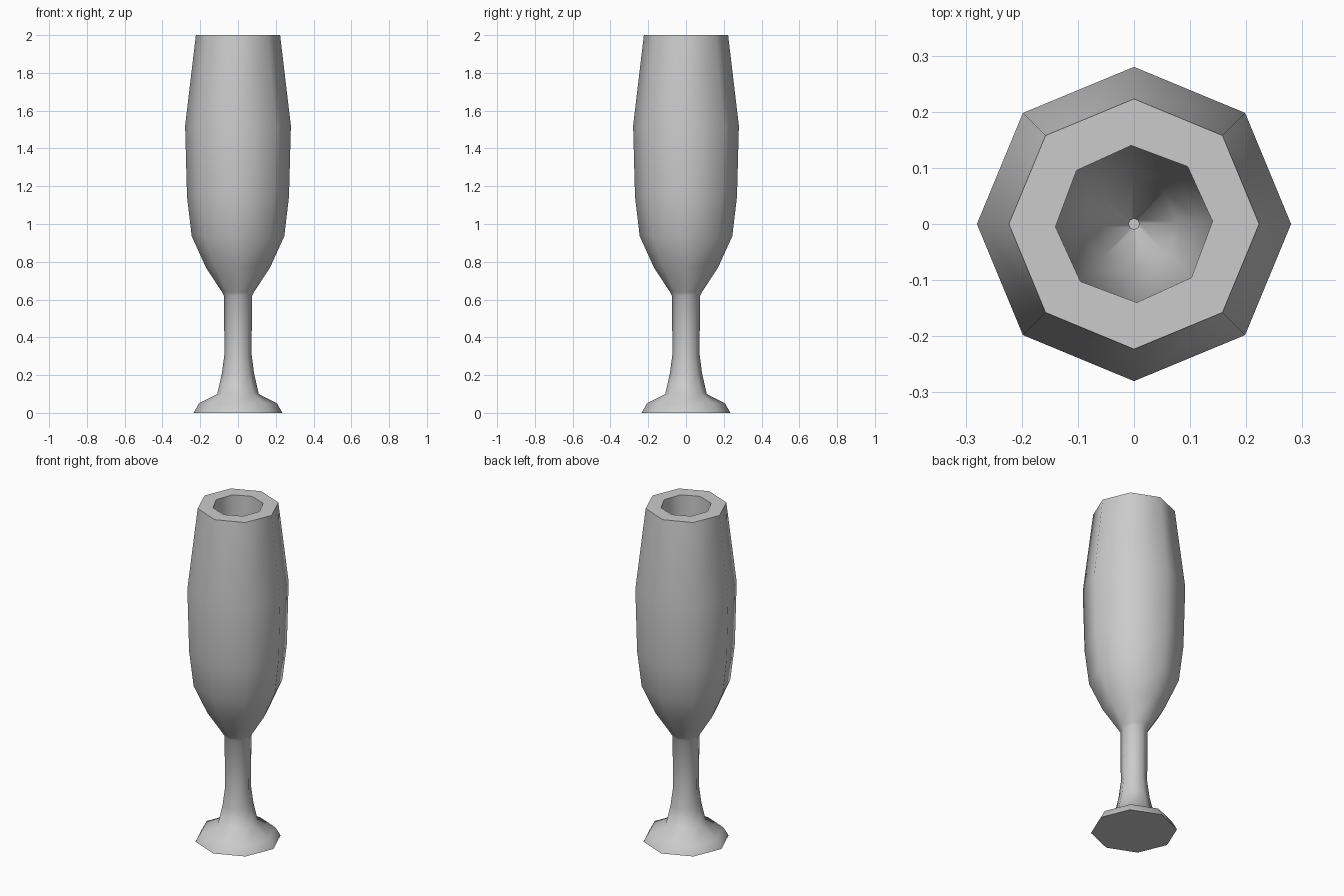
import bpy
import bmesh
from math import cos, sin, pi, radians

cube = bpy.data.objects.get("Cube")
if cube:
    bpy.data.objects.remove(cube, do_unlink=True)

SIDES = 8

# One plain grey for the whole glass
grey = bpy.data.materials.new("plain grey")
grey.use_nodes = True
colour = (0.6, 0.6, 0.6, 1)
grey.diffuse_color = colour
grey.node_tree.nodes["Principled BSDF"].inputs["Base Color"].default_value = colour


def ring(bm, radius, z, turn=0.0):
    angles = [2 * pi * i / SIDES + turn for i in range(SIDES)]
    return [bm.verts.new((radius * cos(a), radius * sin(a), z)) for a in angles]


def bridge(bm, low, high):
    for i in range(SIDES):
        j = (i + 1) % SIDES
        bm.faces.new((low[i], low[j], high[j], high[i]))


# Profiles as (radius, height): foot, stem and bowl going up, then the cavity going down
outside = [(0.235, 0), (0.207, 0.05), (0.11, 0.10), (0.085, 0.21), (0.072, 0.31),
           (0.074, 0.62), (0.085, 0.64), (0.17, 0.77), (0.245, 0.935),
           (0.27, 1.145), (0.28, 1.52), (0.223, 2)]
cavity = [(0.14, 2), (0.135, 1.5), (0.12, 1.1), (0.08, 0.85), (0.01, 0.7)]

bm = bmesh.new()
rings = [ring(bm, r, z) for r, z in outside]
rings += [ring(bm, r, z, radians(2)) for r, z in cavity]
for low, high in zip(rings, rings[1:]):
    bridge(bm, low, high)
bm.faces.new(rings[0][::-1])   # underside of the foot
bm.faces.new(rings[-1])        # bottom of the cavity
bmesh.ops.recalc_face_normals(bm, faces=bm.faces)

mesh = bpy.data.meshes.new("champagne_flute")
bm.to_mesh(mesh)
bm.free()
mesh.materials.append(grey)
flute = bpy.data.objects.new("champagne_flute", mesh)
bpy.context.collection.objects.link(flute)

# Smooth sides, crisp rim and foot edge
bpy.ops.object.select_all(action='DESELECT')
flute.select_set(True)
bpy.context.view_layer.objects.active = flute
bpy.ops.object.shade_smooth_by_angle(angle=radians(50))
